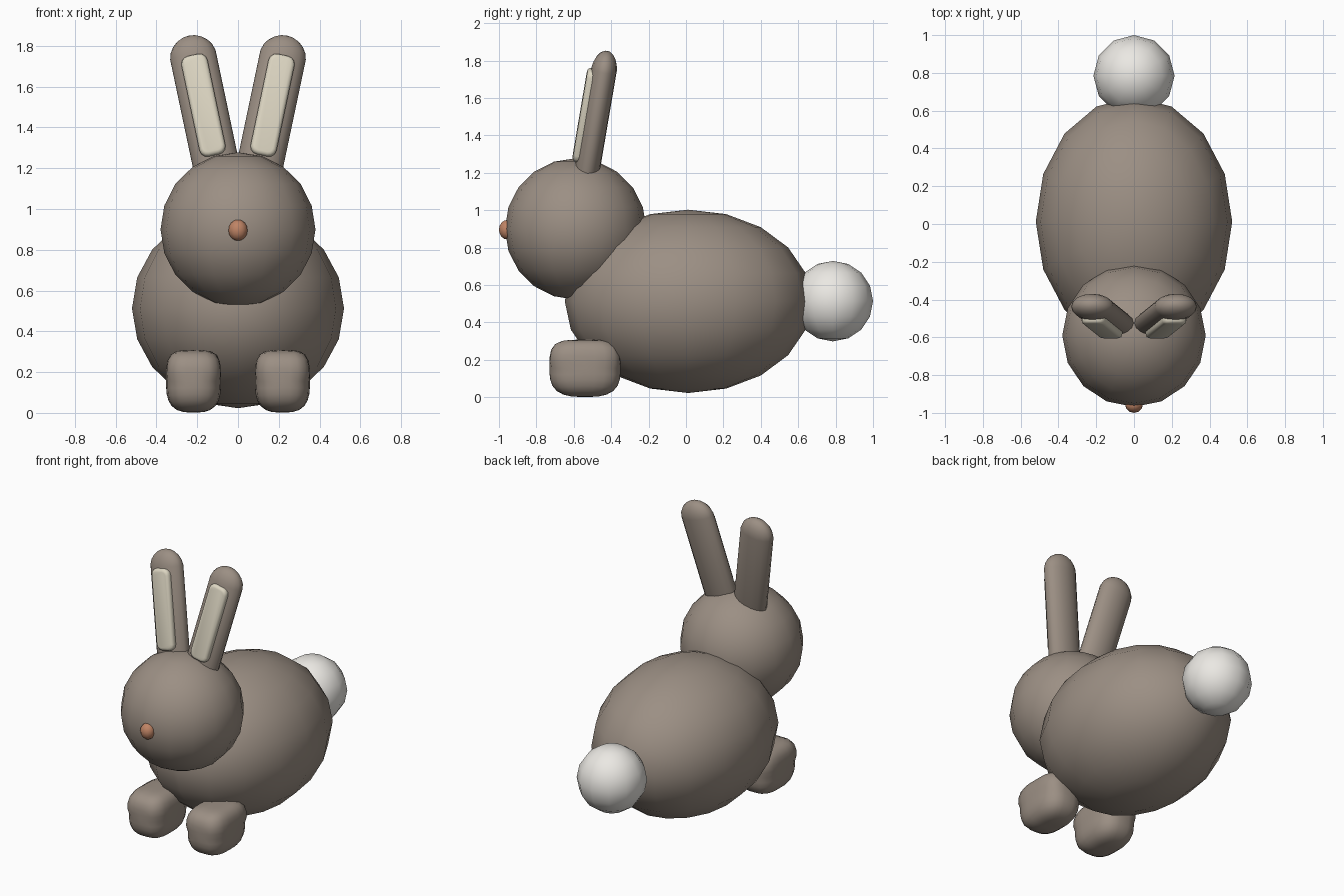
import bpy, bmesh
from mathutils import Matrix, Vector, Euler

if "Cube" in bpy.data.objects:
    bpy.data.objects.remove(bpy.data.objects["Cube"])


def material(name, rgb):
    m = bpy.data.materials.new(name)
    m.diffuse_color = (*rgb, 1)
    m.use_nodes = True
    m.node_tree.nodes["Principled BSDF"].inputs["Base Color"].default_value = m.diffuse_color
    return m


FUR = material("fur", (0.33, 0.275, 0.23))
WHITE = material("white_fur", (0.83, 0.81, 0.77))
CREAM = material("cream", (0.72, 0.67, 0.54))
PINK = material("nose_tone", (0.52, 0.23, 0.13))


def finish(name, bm, mat, matrix=None):
    bmesh.ops.recalc_face_normals(bm, faces=bm.faces)
    for f in bm.faces:
        f.smooth = True
    me = bpy.data.meshes.new(name)
    bm.to_mesh(me)
    bm.free()
    me.materials.append(mat)
    ob = bpy.data.objects.new(name, me)
    if matrix:
        ob.matrix_world = matrix
    bpy.context.collection.objects.link(ob)
    return ob


def sphere(segments, rings):
    bm = bmesh.new()
    bmesh.ops.create_uvsphere(bm, u_segments=segments, v_segments=rings, radius=1)
    return bm


def ellipsoid(name, loc, radii, mat, segments=16, rings=10):
    bm = sphere(segments, rings)
    bmesh.ops.scale(bm, vec=radii, verts=bm.verts)
    return finish(name, bm, mat, Matrix.Translation(loc))


# Body, head, nose and tail
ellipsoid("body", (0, 0.012, 0.513), (0.52, 0.66, 0.49), FUR)
ellipsoid("head", (0, -0.59, 0.90), (0.38, 0.378, 0.378), FUR)
ellipsoid("nose", (0, -0.957, 0.896), (0.047, 0.043, 0.052), PINK, 12, 8)
ellipsoid("tail", (0, 0.785, 0.514), (0.215, 0.215, 0.215), WHITE, 12, 8)

for side, s in (("right", 1), ("left", -1)):
    # Ear: flattened capsule leaning out and back, origin at the tip's cap centre
    lean = Matrix.Translation((s * 0.218, -0.44, 1.74)) @ Euler((-0.165, s * 0.2075, 0)).to_matrix().to_4x4()
    bm = sphere(16, 11)
    for v in bm.verts:
        x, y, z = v.co
        v.co = (x * 0.115, y * 0.069, z * 0.114 - (0.62 if z < 0 else 0))
    finish(side + "_ear", bm, FUR, lean)

    # Inner ear: bevelled strip on the front of the ear
    bm = bmesh.new()
    bmesh.ops.create_cube(bm, size=1)
    bmesh.ops.scale(bm, vec=(0.13, 0.075, 0.51), verts=bm.verts)
    upright = [e for e in bm.edges if abs(e.verts[0].co.y - e.verts[1].co.y) > 0.01]
    bmesh.ops.bevel(bm, geom=upright, offset=0.04, segments=3, profile=0.5, affect='EDGES')
    rim = [e for e in bm.edges if all(v.co.y < -0.03 for v in e.verts)]
    bmesh.ops.bevel(bm, geom=rim, offset=0.02, segments=3, profile=0.5, affect='EDGES')
    finish(side + "_inner_ear", bm, CREAM, lean @ Matrix.Translation((0, -0.05, -0.25)))

    # Front paw: boxy rounded form, softer underneath
    bm = sphere(24, 16)
    for v in bm.verts:
        p = 4.0 if v.co.z > 0 else 3.0
        n = sum(abs(c) ** p for c in v.co) ** (1 / p)
        d = v.co / n
        v.co = Vector((d.x * 0.135, d.y * 0.19, d.z * 0.153))
    finish(side + "_front_paw", bm, FUR, Matrix.Translation((s * 0.218, -0.54, 0.155)))
